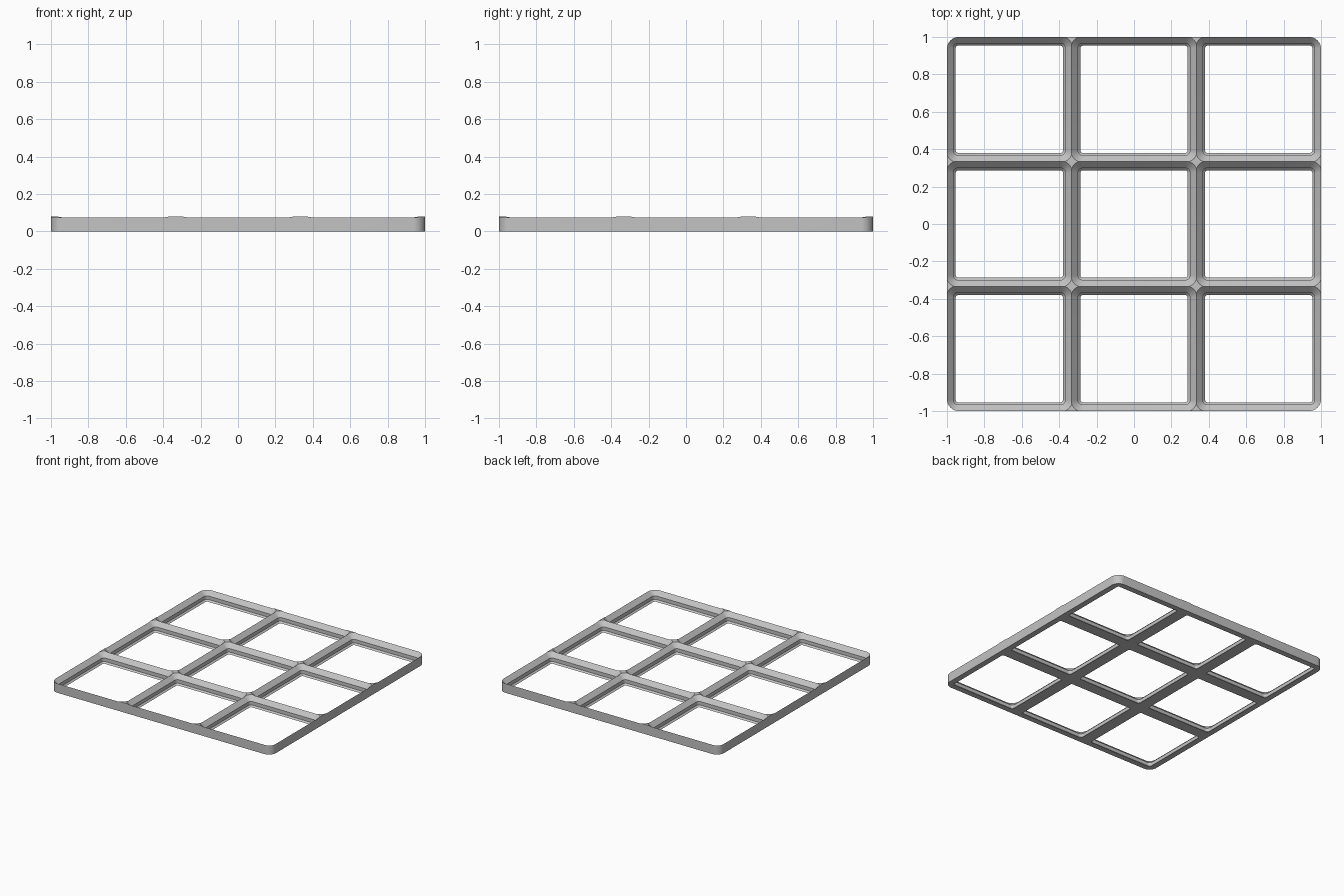
import bpy, bmesh, math

cube = bpy.data.objects.get("Cube")
if cube:
    bpy.data.objects.remove(cube, do_unlink=True)

MM = 2 / 126      # model units per millimetre
PITCH = 42        # cell size in millimetres
COUNT = 3         # cells per side
HEIGHT = 5
SEGMENTS = 10     # steps per rounded corner


def rounded_square(half, radius):
    """Outline of a square with rounded corners, counter-clockwise."""
    points = []
    for corner in range(4):
        middle = math.pi / 4 + corner * math.pi / 2
        cx = math.copysign(half - radius, math.cos(middle))
        cy = math.copysign(half - radius, math.sin(middle))
        for i in range(SEGMENTS + 1):
            a = (corner + i / SEGMENTS) * math.pi / 2
            points.append((cx + radius * math.cos(a), cy + radius * math.sin(a)))
    return points


def loft(name, sections, cx=0, cy=0):
    """Closed solid through rounded squares given as (z, half, radius)."""
    bm = bmesh.new()
    rings = [[bm.verts.new(((cx + x) * MM, (cy + y) * MM, z * MM))
              for x, y in rounded_square(half, radius)]
             for z, half, radius in sections]
    n = len(rings[0])
    for low, high in zip(rings, rings[1:]):
        for i in range(n):
            j = (i + 1) % n
            bm.faces.new((low[i], low[j], high[j], high[i]))
    bm.faces.new(rings[0][::-1])
    bm.faces.new(rings[-1])
    mesh = bpy.data.meshes.new(name)
    bm.to_mesh(mesh)
    bm.free()
    obj = bpy.data.objects.new(name, mesh)
    bpy.context.collection.objects.link(obj)
    return obj


# Solid slab with rounded outer corners
half_side = PITCH * COUNT / 2
grid = loft("grid_frame", [(0, half_side, 4), (HEIGHT, half_side, 4)])

# Stepped pocket: lower lip, straight wall, wide upper slope
pocket = [(-1, 18.05, 0.8), (0, 18.05, 0.8), (0.8, 18.85, 1.6),
          (2.6, 18.85, 1.6), (6, 22.25, 5)]
cutters = []
for row in range(COUNT):
    for col in range(COUNT):
        offset = (COUNT - 1) / 2
        cutter = loft("pocket_cutter", pocket,
                      (col - offset) * PITCH, (row - offset) * PITCH)
        cutter.hide_render = True
        cutters.append(cutter)
        cut = grid.modifiers.new("pocket", 'BOOLEAN')
        cut.operation = 'DIFFERENCE'
        cut.solver = 'EXACT'
        cut.object = cutter

# Bake the cuts and drop the cutters
depsgraph = bpy.context.evaluated_depsgraph_get()
result = bpy.data.meshes.new_from_object(grid.evaluated_get(depsgraph))
grid.modifiers.clear()
grid.data = result
for cutter in cutters:
    bpy.data.objects.remove(cutter, do_unlink=True)

# Single grey material
grey = bpy.data.materials.new("plain_grey")
grey.use_nodes = True
colour = (0.55, 0.55, 0.55, 1)
grey.diffuse_color = colour
grey.node_tree.nodes["Principled BSDF"].inputs["Base Color"].default_value = colour
grid.data.materials.clear()
grid.data.materials.append(grey)

# Smooth the rounded corners, keep the steps crisp
for obj in bpy.context.selected_objects:
    obj.select_set(False)
grid.select_set(True)
bpy.context.view_layer.objects.active = grid
bpy.ops.object.shade_smooth_by_angle(angle=math.radians(25))
